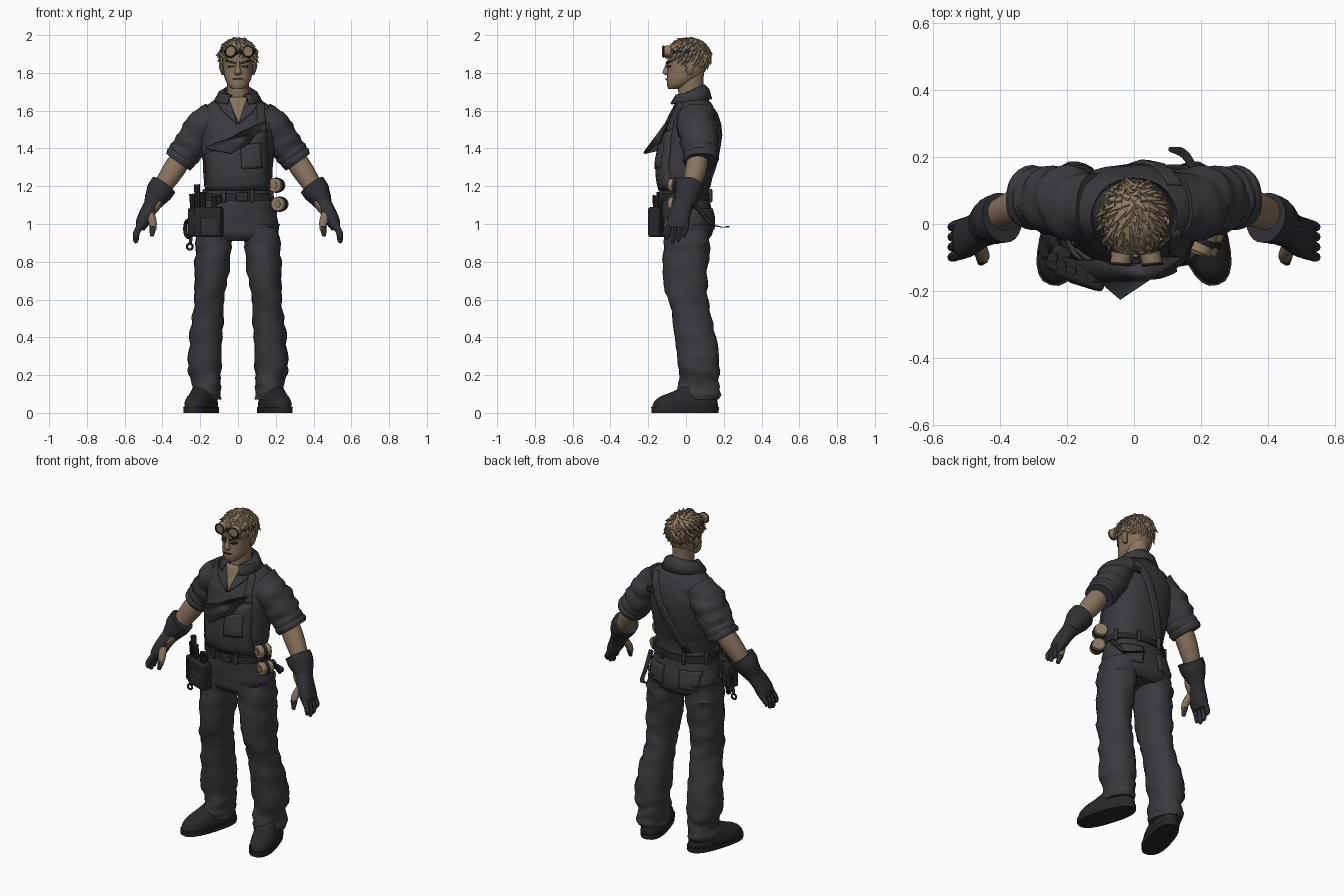
import bpy, bmesh, math, random
from mathutils import Vector, Matrix, noise
from mathutils.bvhtree import BVHTree

if "Cube" in bpy.data.objects:
    bpy.data.objects.remove(bpy.data.objects["Cube"])
random.seed(4)
made = []


def material(name, *rgb):
    m = bpy.data.materials.new(name)
    m.use_nodes = True
    m.diffuse_color = (*rgb, 1)
    m.node_tree.nodes["Principled BSDF"].inputs["Base Color"].default_value = (*rgb, 1)
    return m


cloth = material("charcoal cloth", .043, .042, .049)
leather = material("dark glove leather", .03, .03, .036)
boot = material("boot black", .022, .022, .024)
gear = material("tool black", .02, .02, .023)
skin = material("tan skin", .25, .175, .11)
hair_tan = material("sandy hair", .29, .21, .13)
ink = material("face brown", .05, .033, .022)


def finish(bm, name, mat, mirror=False, thickness=0, bevel=0):
    """Turn a bmesh into a linked object with the usual modifiers."""
    bmesh.ops.recalc_face_normals(bm, faces=bm.faces)
    mesh = bpy.data.meshes.new(name)
    bm.to_mesh(mesh)
    bm.free()
    mesh.materials.append(mat)
    obj = bpy.data.objects.new(name, mesh)
    bpy.context.collection.objects.link(obj)
    if thickness:
        mod = obj.modifiers.new("thickness", "SOLIDIFY")
        mod.thickness, mod.offset = thickness, 0
    if bevel:
        mod = obj.modifiers.new("bevel", "BEVEL")
        mod.width, mod.segments = bevel, 2
    if mirror:
        obj.modifiers.new("mirror", "MIRROR")
    made.append(obj)
    return obj


def spline(rings, steps):
    """Catmull-Rom through the given rings."""
    pts = [Vector(r) for r in rings]
    ext = [pts[0]] + pts + [pts[-1]]
    out = []
    for a, b, c, d in zip(ext, ext[1:], ext[2:], ext[3:]):
        for k in range(steps):
            t = k / steps
            out.append(b + (c - a) * (t / 2) + (a * 2 - b * 5 + c * 4 - d) * (t * t / 2)
                       + (b * 3 - a - c * 3 + d) * (t ** 3 / 2))
    return out + [pts[-1]]


def loft(name, mat, rings, sides=24, flat=True, power=2, folds=0, steps=4, turn=0, mirror=False):
    """Skin rings of (x, y, z, half width, half depth)."""
    pts = spline(rings, steps)
    bm = bmesh.new()
    loops = []
    for i, p in enumerate(pts):
        centre = Vector(p[:3])
        t = Vector((0, 0, 1))
        if not flat:
            t = (Vector(pts[min(i + 1, len(pts) - 1)][:3]) - Vector(pts[max(i - 1, 0)][:3])).normalized()
        u = Vector((0, 1, 0))
        u = (u - t * u.dot(t)).normalized()
        w = u.cross(t)
        loop = []
        for k in range(sides):
            a = math.tau * k / sides
            c, s = math.cos(a), math.sin(a)
            arm = (w * math.copysign(abs(c) ** (2 / power), c) * p[3]
                   + u * math.copysign(abs(s) ** (2 / power), s) * p[4])
            arm = Matrix.Rotation(turn, 3, "Z") @ arm
            q = centre + arm
            q += arm.normalized() * folds * noise.noise(Vector((q.x * 11, q.y * 11, q.z * 26)))
            loop.append(bm.verts.new(q))
        loops.append(loop)
    for a, b in zip(loops, loops[1:]):
        for k in range(sides):
            j = (k + 1) % sides
            bm.faces.new((a[k], a[j], b[j], b[k]))
    bm.faces.new(loops[0])
    bm.faces.new(loops[-1])
    return finish(bm, name, mat, mirror)


def rod(name, mat, a, b, r, tip=None, sides=12, mirror=False, bevel=0):
    a, b = Vector(a), Vector(b)
    bm = bmesh.new()
    m = Matrix.Translation((a + b) / 2) @ (b - a).to_track_quat("Z", "Y").to_matrix().to_4x4()
    bmesh.ops.create_cone(bm, cap_ends=True, segments=sides, radius1=r,
                          radius2=r if tip is None else tip, depth=(b - a).length, matrix=m)
    return finish(bm, name, mat, mirror, bevel=bevel)


def box(name, mat, loc, size, rot=0, bevel=.012, mirror=False):
    bm = bmesh.new()
    m = Matrix.Translation(loc) @ Matrix.Rotation(rot, 4, "Z") @ Matrix.Diagonal((*size, 1))
    bmesh.ops.create_cube(bm, size=1, matrix=m)
    return finish(bm, name, mat, mirror, bevel=bevel)


def hoop(name, mat, loc, radius, tube, rot):
    bpy.ops.mesh.primitive_torus_add(location=loc, rotation=rot, major_radius=radius,
                                     minor_radius=tube, major_segments=20, minor_segments=6)
    obj = bpy.context.object
    obj.name = name
    obj.data.materials.append(mat)
    made.append(obj)


def patch(name, mat, outline, target, back=False, thick=.012, mirror=False):
    """Lay an (x, z) outline onto the front or back of a target part."""
    tree = BVHTree.FromObject(target, bpy.context.evaluated_depsgraph_get())
    side = 1 if back else -1
    bm = bmesh.new()
    bm.faces.new([bm.verts.new((x, side, z)) for x, z in outline])
    bmesh.ops.subdivide_edges(bm, edges=bm.edges[:], cuts=7, use_grid_fill=True)
    for v in bm.verts:
        hit = tree.ray_cast(v.co, Vector((0, -side, 0)))[0] or tree.find_nearest(v.co)[0]
        v.co = hit + Vector((0, side * .004, 0))
    return finish(bm, name, mat, mirror, thickness=thick)


# Trousers, boots and belt
pelvis = loft("trouser_seat", cloth, [(0, .01, .91, .17, .1), (0, .01, .95, .212, .13), (0, .01, 1.02, .208, .135),
              (0, 0, 1.1, .19, .132), (0, -.005, 1.19, .172, .125)], power=2.3, folds=.006)
loft("trouser_leg", cloth, [(.113, .008, 1, .1, .13), (.128, .003, .9, .096, .124), (.137, 0, .78, .093, .117),
     (.15, .005, .64, .083, .112), (.155, .022, .54, .082, .098), (.168, .05, .4, .085, .112),
     (.175, .068, .25, .09, .11), (.168, .068, .17, .076, .106), (.17, .066, .11, .08, .114),
     (.17, .066, .07, .076, .108)], power=2.2, folds=.016, mirror=True)
loft("boot_sole", gear, [(.195, -.005, 0, .072, .183), (.195, -.005, .03, .074, .185)],
     power=2.5, turn=.3, steps=1, mirror=True)
loft("boot_upper", boot, [(.195, -.005, .025, .07, .18), (.195, -.002, .055, .07, .176), (.19, .01, .085, .064, .155),
     (.183, .035, .11, .056, .115), (.175, .06, .14, .05, .08)], power=2.3, turn=.3, mirror=True)
loft("belt", gear, [(0, -.003, 1.125, .194, .138), (0, -.004, 1.165, .186, .134)], power=2.3, steps=1)
box("belt_buckle", leather, (.02, -.143, 1.145), (.06, .012, .05), bevel=.004)
for k in range(8):
    a = math.tau * (k + .5) / 8
    box("belt_loop", cloth, (.19 * math.cos(a), .138 * math.sin(a), 1.15), (.02, .02, .07), a, .004)
for x in (-.11, .11):
    patch("back_pocket", cloth, [(x - .06, 1.08), (x + .06, 1.08), (x + .05, .97), (x - .05, .97)], pelvis, True)

# Shirt
torso = loft("shirt_body", cloth, [(0, -.005, 1.17, .172, .125), (0, -.008, 1.22, .18, .134), (0, 0, 1.3, .185, .147),
             (0, .018, 1.4, .193, .15), (0, .036, 1.5, .2, .142), (0, .043, 1.57, .2, .122),
             (0, .045, 1.62, .17, .1), (0, .042, 1.66, .115, .08), (0, .035, 1.69, .07, .062)],
             sides=36, power=2.3, folds=.008)
loft("sleeve", cloth, [(.12, .05, 1.58, .075, .1), (.185, .058, 1.515, .095, .108), (.245, .07, 1.43, .085, .1),
     (.3, .077, 1.345, .075, .088)], flat=False, folds=.018, steps=6, mirror=True)
for k in range(2):
    s = k * .02
    loft("rolled_cuff", cloth, [(.272 + s, .075, 1.392 - s * 1.4, .08, .09), (.282 + s, .076, 1.376 - s * 1.4, .087, .096),
         (.296 + s, .077, 1.356 - s * 1.4, .081, .09)], flat=False, folds=.008, mirror=True)

# Open collar, swept around the neck
bm = bmesh.new()
rows = []
for k in range(25):
    a = math.radians(-65 + 310 * k / 24)
    rear = (1 + math.sin(a)) / 2
    rows.append([bm.verts.new((r * math.cos(a), .03 + r * .9 * math.sin(a), z)) for r, z in
                 ((.068, 1.66), (.076, 1.675 + .06 * rear), (.1, 1.68 + .03 * rear), (.135 - .02 * rear, 1.635 + .025 * rear))])
for a, b in zip(rows, rows[1:]):
    for k in range(3):
        bm.faces.new((a[k], a[k + 1], b[k + 1], b[k]))
finish(bm, "collar", cloth, thickness=.01)
patch("open_neck", skin, [(-.055, 1.67), (.055, 1.67), (.004, 1.53)], torso)
patch("lapel", cloth, [(.05, 1.675), (.11, 1.64), (.075, 1.59), (.006, 1.53)], torso, thick=.024, mirror=True)

# Bib with one loose corner, pocket and strap
patch("bib", cloth, [(.165, 1.18), (.15, 1.5), (-.17, 1.37), (-.165, 1.18)], torso, thick=.02)
patch("bib_pocket", cloth, [(.01, 1.41), (.115, 1.43), (.12, 1.3), (.02, 1.29)], torso, thick=.036)
patch("front_strap", cloth, [(.105, 1.49), (.145, 1.49), (.135, 1.63), (.1, 1.65)], torso, thick=.02)
patch("back_strap", cloth, [(.1, 1.64), (.14, 1.62), (-.07, 1.19), (-.11, 1.19)], torso, True, thick=.018)
box("strap_clip", gear, (.12, .17, 1.54), (.05, .014, .035), bevel=.004)
bm = bmesh.new()
corners = [bm.verts.new(c) for c in ((.14, -.1, 1.54), (-.17, -.11, 1.4), (-.04, -.222, 1.375), (.06, -.14, 1.43))]
bm.faces.new((corners[0], corners[1], corners[2]))
bm.faces.new((corners[0], corners[2], corners[3]))
finish(bm, "loose_bib_corner", cloth, thickness=.012)

# Forearms and gloves
loft("forearm", skin, [(.28, .07, 1.38, .055, .055), (.345, .05, 1.28, .058, .056), (.43, .015, 1.15, .042, .042)],
     flat=False, mirror=True)
loft("glove_cuff", leather, [(.392, .02, 1.205, .074, .074), (.42, .01, 1.165, .068, .07), (.455, -.008, 1.1, .047, .052)],
     flat=False, folds=.006, mirror=True)
loft("glove_palm", leather, [(.445, -.005, 1.12, .045, .05), (.48, -.03, 1.06, .04, .056), (.505, -.042, 1.01, .036, .06),
     (.518, -.045, .975, .024, .055)], flat=False, power=2.4, mirror=True)
for k in range(4):
    y = -.088 + .03 * k
    drop = (.92, .9, .908, .93)[k]
    loft("finger", leather, [(.508, y, 1.0, .018, .016), (.535, y - .008, .96, .017, .015),
         (.54, y - .012, drop + .015, .015, .013), (.536, y - .013, drop, .007, .007)], sides=10, flat=False, mirror=True)
loft("thumb", skin, [(.47, -.055, 1.06, .026, .024), (.452, -.09, 1.01, .022, .02), (.45, -.105, .97, .017, .016)],
     sides=10, flat=False, mirror=True)
rod("thumb_tip", leather, (.451, -.1, .985), (.456, -.115, .935), .02, .01, mirror=True, bevel=.004)
loft("glove_opening", skin, [(.408, -.025, 1.13, .01, .02), (.428, -.035, 1.095, .02, .028), (.455, -.05, 1.05, .01, .02)],
     sides=10, flat=False, mirror=True)

# Head
loft("neck", skin, [(0, .035, 1.6, .062, .068), (0, .025, 1.7, .058, .066), (0, .025, 1.8, .06, .07)])
head = loft("head", skin, [(0, -.066, 1.715, .03, .028), (0, -.045, 1.735, .053, .055), (0, -.018, 1.77, .07, .084),
            (0, .002, 1.81, .077, .1), (0, .007, 1.86, .081, .105), (0, .01, 1.91, .082, .108),
            (0, .012, 1.95, .07, .088), (0, .012, 1.975, .04, .05)], power=2.2)
loft("nose", skin, [(0, -.1, 1.79, .016, .012), (0, -.106, 1.803, .018, .019), (0, -.1, 1.83, .011, .014),
     (0, -.096, 1.862, .009, .008)], sides=10)
loft("ear", skin, [(.078, .02, 1.79, .008, .012), (.086, .022, 1.82, .012, .022), (.088, .026, 1.85, .012, .022),
     (.084, .028, 1.865, .006, .012)], sides=10, mirror=True)
patch("eyebrow", ink, [(.014, 1.856), (.062, 1.868), (.062, 1.86), (.014, 1.846)], head, mirror=True, thick=.009)
patch("eye", ink, [(.02, 1.838), (.052, 1.84), (.05, 1.83), (.022, 1.829)], head, mirror=True, thick=.009)
patch("mouth", ink, [(-.026, 1.769), (.026, 1.769), (.022, 1.764), (-.022, 1.764)], head, thick=.009)

# Hair: a trimmed cap covered in pointed locks
mid, radii = Vector((0, .014, 1.89)), Vector((.093, .112, .088))
crown = Vector((0, .5, .85))
bm = bmesh.new()
bmesh.ops.create_uvsphere(bm, u_segments=24, v_segments=16, radius=1,
                          matrix=Matrix.Translation(mid) @ Matrix.Diagonal((*radii, 1)))
covered = lambda p: p.z > 1.855 - .58 * p.y
bmesh.ops.delete(bm, geom=[v for v in bm.verts if not covered(v.co)], context="VERTS")
finish(bm, "hair_cap", hair_tan)
bm = bmesh.new()
for k in range(260):
    z = 1 - 2 * (k + .5) / 260
    a = k * math.pi * (3 - math.sqrt(5))
    d = Vector((math.cos(a) * math.sqrt(1 - z * z), math.sin(a) * math.sqrt(1 - z * z), z))
    root = mid + d * radii * .98
    if not covered(root):
        continue
    flow = d - crown
    flow = (flow - d * flow.dot(d)).normalized()
    flow = (flow + d * random.uniform(.1, .4) + Vector((random.uniform(-.4, .4), 0, 0))).normalized()
    turn = flow.to_track_quat("Z", "Y").to_matrix().to_4x4()
    length = random.uniform(.04, .062)
    bmesh.ops.create_cone(bm, cap_ends=True, segments=5, radius1=.015, radius2=.001, depth=length,
                          matrix=Matrix.Translation(root + flow * length * .3) @ turn)
finish(bm, "hair_locks", hair_tan)

# Goggles pushed up on the forehead
loft("goggle_strap", gear, [(0, .012, 1.895, .099, .117), (0, .012, 1.92, .098, .116)], steps=1)
for x in (-.036, .048):
    rod("goggle_lens", hair_tan, (x, -.085, 1.915), (x * 1.15, -.122, 1.912), .032, .029, 16)
    hoop("goggle_rim", gear, (x * 1.15, -.12, 1.912), .028, .005, (math.pi / 2, 0, x * 2))
box("goggle_bridge", gear, (.006, -.112, 1.912), (.03, .015, .014), bevel=.004)

# Tool pouch on the right hip
box("pouch", gear, (-.155, -.148, 1.01), (.15, .065, .16), -.35)
box("pouch_front", leather, (-.15, -.172, .985), (.1, .03, .1), -.3)
box("pouch_side", gear, (-.225, -.105, 1.01), (.06, .08, .15), -.5)
for x, y, top in ((-.21, -.12, 1.21), (-.18, -.14, 1.17), (-.12, -.16, 1.15), (-.235, -.1, 1.16)):
    rod("tool_handle", gear, (x, y, 1.02), (x - .008, y, top), .013, .016, 8)
hoop("wrench_head", gear, (-.105, -.17, 1.13), .018, .007, (math.pi / 2, 0, 0))
hoop("tape_ring", gear, (-.262, -.045, .975), .045, .011, (0, math.pi / 2, .4))
rod("hanging_wrench", gear, (-.24, -.1, 1), (-.253, -.1, .895), .009)
hoop("hanging_wrench_eye", gear, (-.255, -.1, .88), .015, .006, (math.pi / 2, 0, 0))

# Rolls and hook on the left hip
for x, z in ((.205, 1.205), (.222, 1.105)):
    rod("tape_roll", hair_tan, (x - .015, -.085, z), (x + .015, -.015, z), .038, .036, 16, bevel=.006)
    rod("roll_core", skin, (x - .017, -.09, z), (x - .013, -.08, z), .02)
    rod("roll_strap", gear, (x - .005, -.06, z), (x + .003, -.042, z), .041)
rod("hook_shaft", gear, (.2, .05, 1.1), (.185, .14, .995), .014, .011)
loft("hook", gear, [(.19, .13, 1.0, .012, .01), (.17, .18, .985, .012, .012), (.145, .212, .982, .012, .014),
     (.11, .222, .99, .008, .008)], sides=10, flat=True)

# Smooth shading with sharp creases kept
bpy.ops.object.select_all(action="DESELECT")
for obj in made:
    obj.select_set(True)
bpy.context.view_layer.objects.active = made[0]
bpy.ops.object.shade_smooth_by_angle(angle=math.radians(40))
